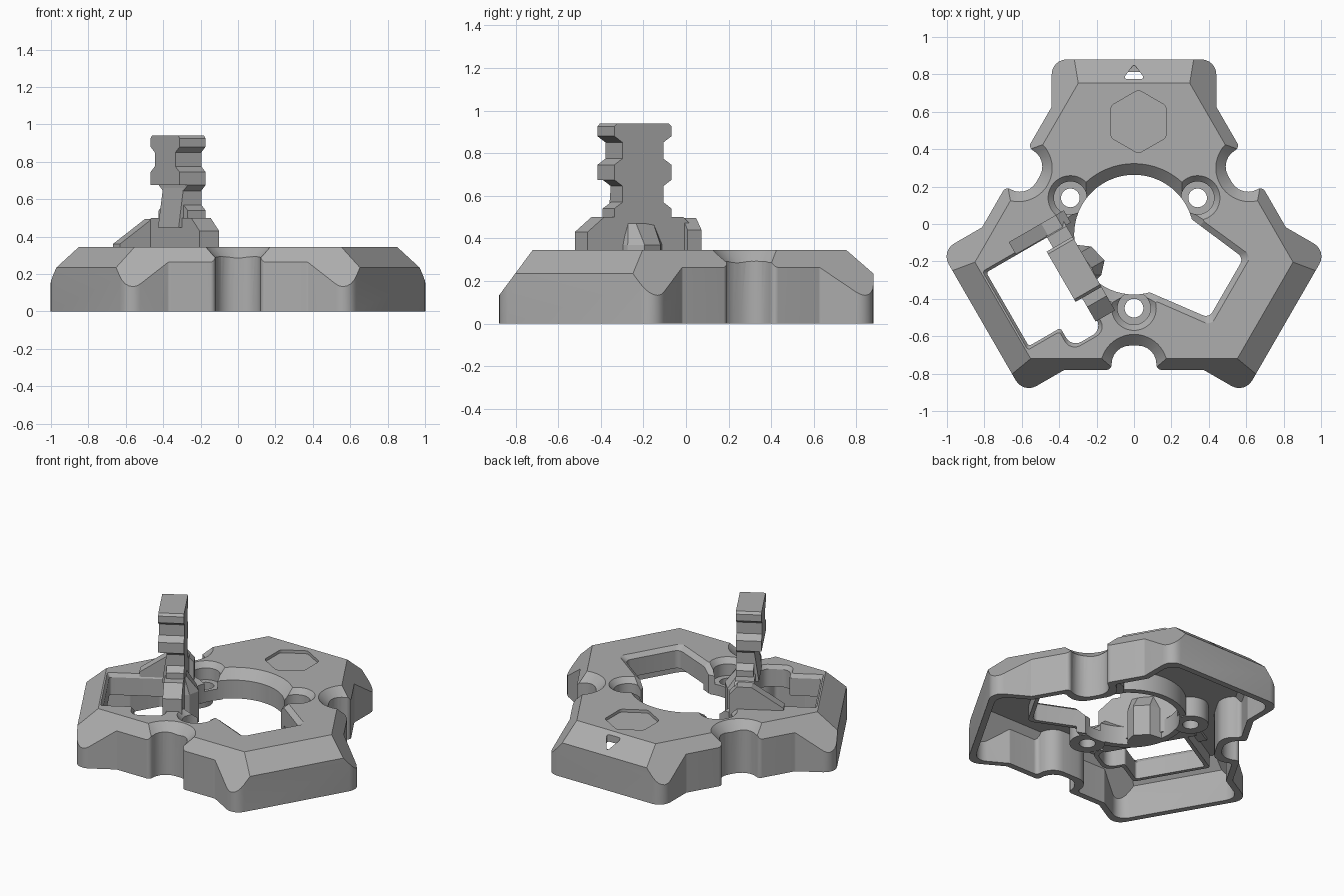
import bpy, bmesh
from math import radians, cos, sin, tan, pi
from mathutils import Vector

CENTRE = Vector((0, -0.057))
TOP = 0.345
ARMS = (90, 210, 330)
SIDES = (30, 150, 270)

if "Cube" in bpy.data.objects:
    bpy.data.objects.remove(bpy.data.objects["Cube"])

grey = bpy.data.materials.new("plain_grey")
grey.use_nodes = True
grey.diffuse_color = (0.42, 0.42, 0.42, 1)
grey.node_tree.nodes["Principled BSDF"].inputs["Base Color"].default_value = (0.42, 0.42, 0.42, 1)


def at(angle, radial, lateral=0.0):
    """Plan position measured out along an arm direction and sideways from it."""
    a = radians(angle)
    return CENTRE + Vector((cos(a), sin(a))) * radial + Vector((-sin(a), cos(a))) * lateral


def rounded(corners, steps=6):
    """Fillet a closed outline given as (point, radius)."""
    out = []
    for i, (p, r) in enumerate(corners):
        if r == 0:
            out.append(p)
            continue
        a = (corners[i - 1][0] - p).normalized()
        b = (corners[(i + 1) % len(corners)][0] - p).normalized()
        half = a.angle(b) / 2
        mid = p + (a + b).normalized() * (r / sin(half))
        start = (p + a * (r / tan(half)) - mid).normalized()
        end = (p + b * (r / tan(half)) - mid).normalized()
        out += [mid + start.slerp(end, k / steps) * r for k in range(steps + 1)]
    return out


def circle(centre, r, n=40):
    return [centre + Vector((cos(2 * pi * k / n), sin(2 * pi * k / n))) * r for k in range(n)]


def loft(name, rings):
    """Closed solid through rings of 3D points."""
    bm = bmesh.new()
    loops = [[bm.verts.new(p) for p in ring] for ring in rings]
    for lo, hi in zip(loops, loops[1:]):
        for i in range(len(lo)):
            bm.faces.new((lo[i - 1], lo[i], hi[i], hi[i - 1]))
    bm.faces.new(loops[0][::-1])
    bm.faces.new(loops[-1])
    bmesh.ops.recalc_face_normals(bm, faces=bm.faces)
    mesh = bpy.data.meshes.new(name)
    bm.to_mesh(mesh)
    bm.free()
    mesh.materials.append(grey)
    obj = bpy.data.objects.new(name, mesh)
    bpy.context.scene.collection.objects.link(obj)
    return obj


def stack(name, *levels):
    """Solid from (plan outline, height) levels."""
    return loft(name, [[p.to_3d() + Vector((0, 0, z)) for p in pts] for pts, z in levels])


def radial_prism(name, angle, profile, lat0, lat1):
    """Profile in (radial, z) extruded sideways."""
    return loft(name, [[at(angle, r, lat).to_3d() + Vector((0, 0, z)) for r, z in profile]
                       for lat in (lat0, lat1)])


def lateral_prism(name, angle, profile, r0, r1):
    """Profile in (lateral, z) extruded outwards."""
    return loft(name, [[at(angle, r, lat).to_3d() + Vector((0, 0, z)) for lat, z in profile]
                       for r in (r0, r1)])


def combine(obj, other, operation="DIFFERENCE"):
    mod = obj.modifiers.new("cut", "BOOLEAN")
    mod.operation, mod.object, mod.solver = operation, other, "EXACT"
    graph = bpy.context.evaluated_depsgraph_get()
    mesh = bpy.data.meshes.new_from_object(obj.evaluated_get(graph))
    obj.modifiers.clear()
    obj.data = mesh
    bpy.data.objects.remove(other)


def outline(t):
    """Three-armed plan outline, inset by t."""
    half, end, side, notch, floor = 0.44 - t, 0.937 - t, 0.723 - t, 0.12 + t, 0.593 - t
    shoulder = (side - half * cos(radians(30))) * 2
    pts = []
    for a in ARMS:
        pts += [(at(a, shoulder, -half), 0.02), (at(a, end, -half), 0.08),
                (at(a, end, half), 0.08), (at(a, shoulder, half), 0.02),
                (at(a + 60, side, -notch), 0.028), (at(a + 60, floor, -notch), 0.1),
                (at(a + 60, floor, notch), 0.1), (at(a + 60, side, notch), 0.028)]
    return rounded(pts)


def bevel_rim(obj, shift):
    """Slice sloping planes off the arm ends and the sides between arms."""
    for angles, d, m in ((ARMS, 0.81, 0.87), (SIDES, 0.663, 1.35)):
        d -= shift
        for a in angles:
            profile = [(d - 0.1, TOP + 0.1 * m), (d + 0.3, TOP - 0.3 * m), (d + 0.3, TOP + 0.1 * m)]
            combine(obj, radial_prism("slope", a, profile, -1.2, 1.2))


def plain_window(o):
    a = 330
    return rounded([(at(a, 0.1, -0.24 - o), 0), (at(a, 0.57 + o, -0.185 - o), 0.04),
                    (at(a, 0.57 + o, 0.185 + o), 0.04), (at(a, 0.1, 0.24 + o), 0)])


def tower_window(o):
    corners = [(0.4 - o, -0.22 - o), (0.785 + o, -0.22 - o), (0.785 + o, 0.235 + o),
               (0.59 + o, 0.235 + o), (0.59 + o, 0.355 + o), (0.4 - o, 0.355 + o)]
    radii = (0.015, 0.015, 0.015, 0.015, 0.06, 0.06)
    return rounded([(at(210, r, lat), f) for (r, lat), f in zip(corners, radii)])


# Hollow body shell
body = stack("body_shell", (outline(0), 0), (outline(0), TOP))
bevel_rim(body, 0)
cavity = stack("cavity", (outline(0.04), -0.1), (outline(0.04), 0.29))
bevel_rim(cavity, 0.055)
combine(body, cavity)

# Collar, screw bosses and window skirts under the roof
combine(body, stack("collar", (circle(CENTRE, 0.36, 64), 0.16), (circle(CENTRE, 0.36, 64), 0.32)), "UNION")
for a in SIDES:
    boss = circle(at(a, 0.393), 0.11)
    combine(body, stack("boss", (boss, 0.155), (boss, 0.315)), "UNION")
for window in (plain_window, tower_window):
    combine(body, stack("skirt", (window(0.025), 0.2), (window(0.025), 0.31)), "UNION")

# Central hole, windows, side notches and screw holes
combine(body, stack("hole", (circle(CENTRE, 0.32, 64), -0.1), (circle(CENTRE, 0.32, 64), 0.285),
                    (circle(CENTRE, 0.39, 64), 0.355)))
for window, o in ((plain_window, 0.035), (tower_window, 0.018)):
    combine(body, stack("window", (window(0), -0.1), (window(0), 0.32), (window(o), TOP + 0.005)))
for a in SIDES:
    mouth, screw = at(a, 0.713), at(a, 0.393)
    combine(body, stack("notch", (circle(mouth, 0.11), 0.275), (circle(mouth, 0.19), 0.355)))
    combine(body, stack("counterbore", (circle(screw, 0.088), 0.23), (circle(screw, 0.088), 0.31),
                        (circle(screw, 0.128), 0.355)))
    combine(body, stack("screw_hole", (circle(screw, 0.05), 0.1), (circle(screw, 0.05), 0.3)))

# Shallow hexagonal recess and direction mark on the back arm
hexagon = rounded([(Vector((0.024 + 0.17 * cos(radians(k)), 0.547 + 0.17 * sin(radians(k)))), 0.03)
                   for k in range(30, 390, 60)], 3)
combine(body, stack("hex_recess", (hexagon, 0.325), (hexagon, 0.4)))
mark = rounded([(Vector((-0.06, 0.775)), 0.01), (Vector((0.06, 0.775)), 0.01),
                (Vector((0, 0.855)), 0.01)], 2)
combine(body, stack("arrow_recess", (mark, 0.245), (mark, 0.4)))

# Tower foot with sloping shoulders, side bracket and front lip
T = 210
foot = [(-0.3, 0.2), (-0.3, 0.43), (-0.22, 0.5), (0.21, 0.5), (0.3, 0.43), (0.3, 0.2)]
lateral_prism("tower_foot", T, foot, 0.29, 0.41)
bracket = [(0.26, 0.27), (0.26, 0.44), (0.31, 0.495), (0.4, 0.495), (0.6, 0.36), (0.6, 0.27)]
radial_prism("tower_bracket", T, bracket, -0.3, -0.225)
lip_low = [at(T, *p) for p in ((0.34, -0.14), (0.23, -0.06), (0.205, 0.04), (0.26, 0.1), (0.34, 0.12))]
lip_high = [at(T, *p) for p in ((0.34, -0.1), (0.295, -0.06), (0.285, 0.04), (0.29, 0.08), (0.34, 0.1))]
stack("tower_lip", (lip_low, 0.16), (lip_low, 0.37), (lip_high, 0.47))

# Toothed tower post: teeth on both sides, mirrored
def teeth(base):
    edge = [(0.155, 0.47), (0.155, 0.54), (0.11, 0.57), (0.11, 0.645), (0.155, 0.675),
            (0.155, 0.745), (0.11, 0.775), (0.11, 0.85), (0.155, 0.88), (0.155, 0.925), (0.14, 0.94)]
    edge = [(u, z) for u, z in edge if z > base]
    return edge + [(-u, z) for u, z in reversed(edge)]


lateral_prism("tower_post", T, teeth(0.4), 0.29, 0.4)
lateral_prism("tower_back", T, teeth(0.66), 0.4, 0.45)
buttress = [(0.39, 0.68), (0.4, 0.66), (0.43, 0.45), (0.39, 0.45)]
radial_prism("tower_buttress", T, buttress, -0.11, 0.11)

# Keep flat faces crisp and round walls smooth
bpy.ops.object.select_all(action="DESELECT")
body.select_set(True)
bpy.context.view_layer.objects.active = body
bpy.ops.object.shade_smooth_by_angle(angle=radians(25))
